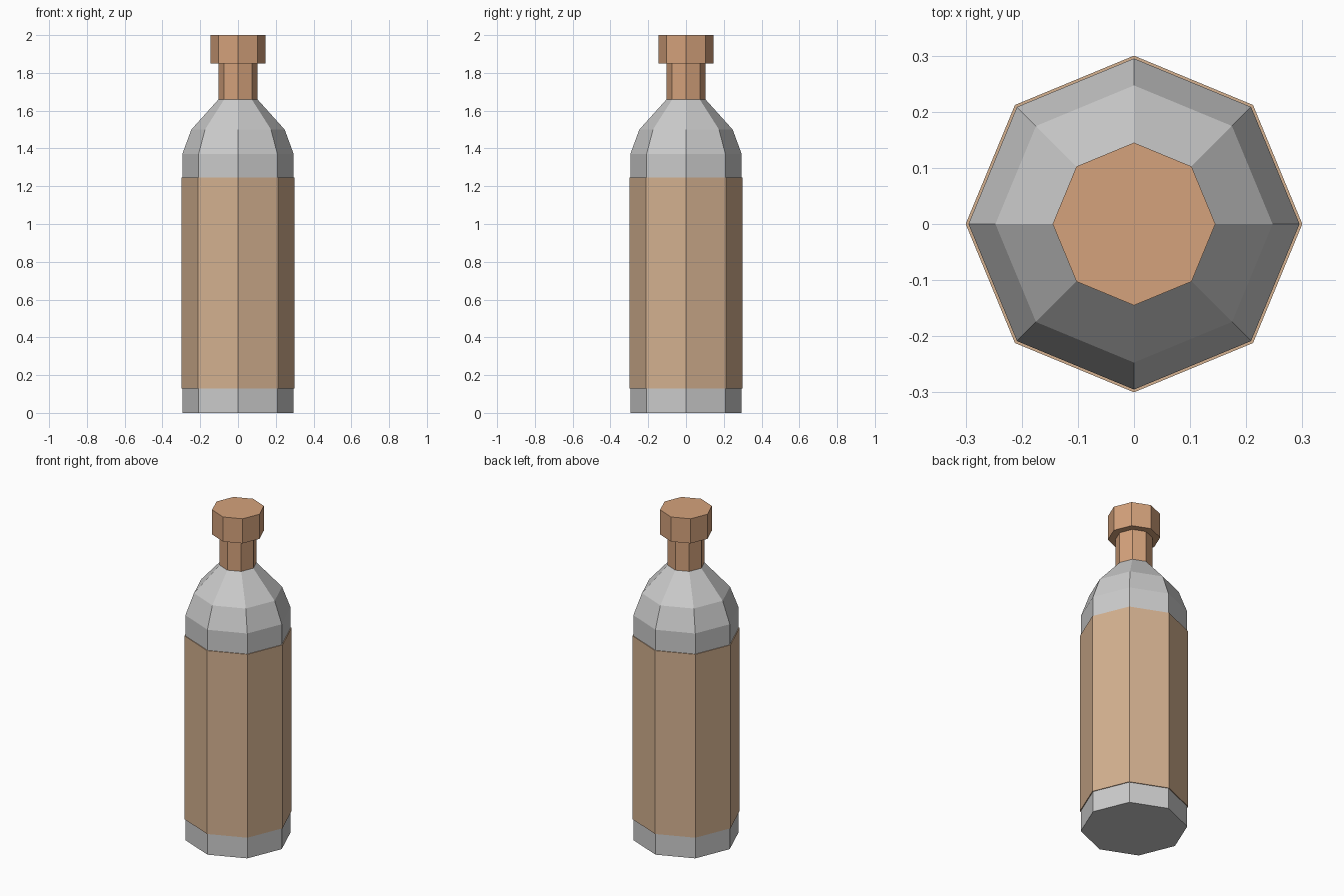
import bpy, bmesh
from math import cos, sin, pi

if "Cube" in bpy.data.objects:
    bpy.data.objects.remove(bpy.data.objects["Cube"])

SIDES = 8


def material(name, rgb):
    mat = bpy.data.materials.new(name)
    mat.diffuse_color = (*rgb, 1)
    mat.use_nodes = True
    mat.node_tree.nodes["Principled BSDF"].inputs["Base Color"].default_value = mat.diffuse_color
    return mat


def lathe(name, profile, mat=None, caps=True, loop=False):
    """Spin (radius, z) points into an eight-sided flat-shaded solid."""
    bm = bmesh.new()
    rings = [[bm.verts.new((r * cos(2 * pi * i / SIDES), r * sin(2 * pi * i / SIDES), z))
              for i in range(SIDES)] for r, z in profile]
    pairs = list(zip(rings, rings[1:]))
    if loop:
        pairs.append((rings[-1], rings[0]))
    for a, b in pairs:
        for i in range(SIDES):
            j = (i + 1) % SIDES
            bm.faces.new((a[i], a[j], b[j], b[i]))
    if caps:
        bm.faces.new(rings[0][::-1])
        bm.faces.new(rings[-1])
    bmesh.ops.recalc_face_normals(bm, faces=bm.faces)
    mesh = bpy.data.meshes.new(name)
    bm.to_mesh(mesh)
    bm.free()
    if mat:
        mesh.materials.append(mat)
    obj = bpy.data.objects.new(name, mesh)
    bpy.context.collection.objects.link(obj)
    return obj


# Bottle with sloping shoulders
lathe("bottle_body", [(0.295, 0), (0.295, 1.37), (0.247, 1.5), (0.103, 1.66)])

# Label band wrapped around the body
lathe("label", [(0.295, 0.128), (0.30, 0.128), (0.30, 1.245), (0.295, 1.245)],
      material("label_paper", (0.66, 0.44, 0.28)), caps=False, loop=True)

# Stopper: narrow neck with a wider head
lathe("stopper", [(0.103, 1.66), (0.103, 1.85), (0.145, 1.85), (0.145, 2.0)],
      material("cork", (0.66, 0.36, 0.20)))
